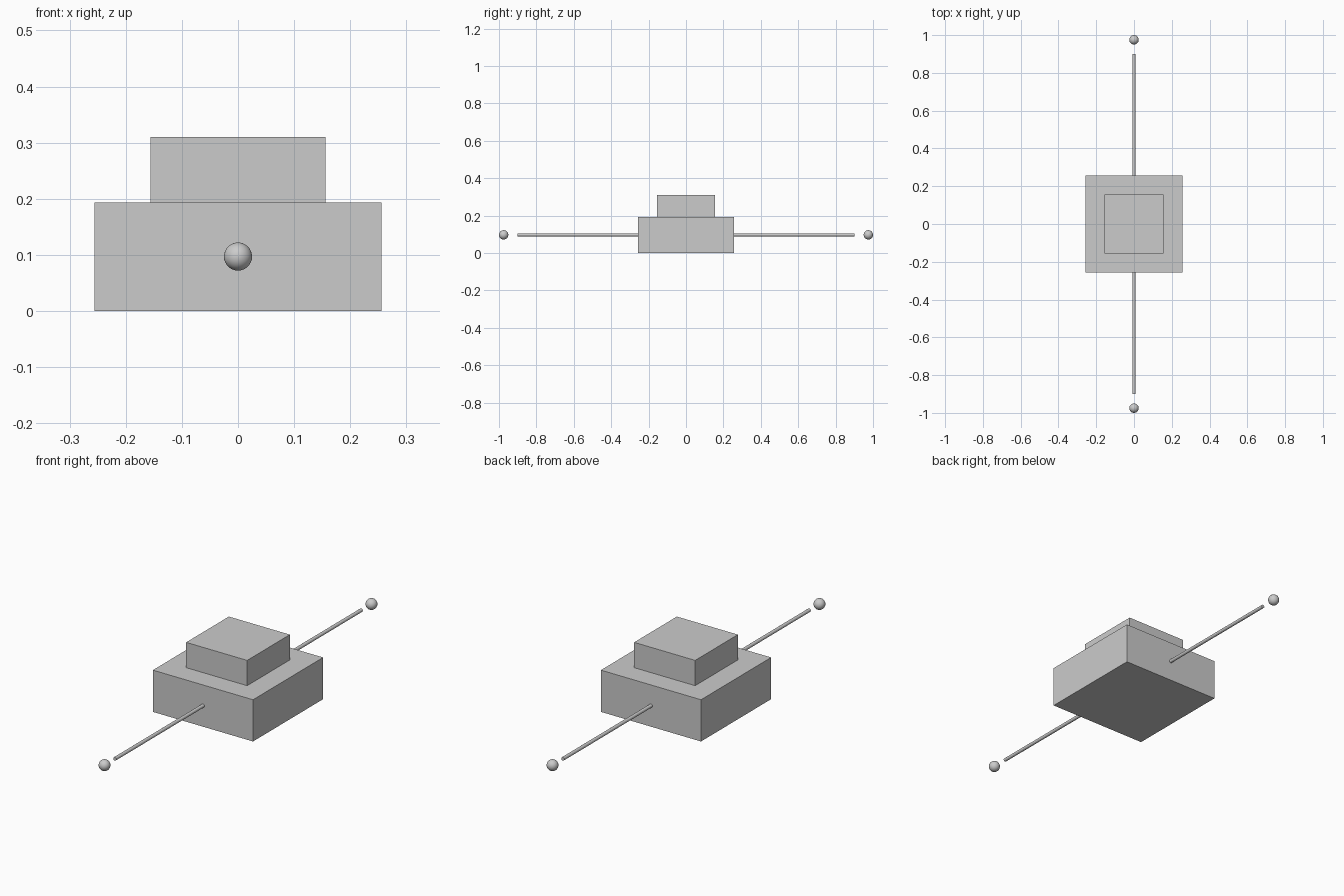
import bpy, math

if "Cube" in bpy.data.objects:
    bpy.data.objects.remove(bpy.data.objects["Cube"])

AXIS_Z = 0.097  # height of rods and balls


def box(name, half, z0, z1):
    bpy.ops.mesh.primitive_cube_add(size=1, location=(0, 0, (z0 + z1) / 2))
    ob = bpy.context.object
    ob.name = name
    ob.scale = (2 * half, 2 * half, z1 - z0)
    bpy.ops.object.transform_apply(location=False, rotation=False, scale=True)


def smooth(name):
    bpy.context.object.name = name
    bpy.ops.object.shade_smooth_by_angle(angle=math.radians(40))


# Stacked square blocks
box("lower_block", 0.256, 0.0, 0.193)
box("upper_block", 0.156, 0.193, 0.31)

# Rod and detached ball on the front and back
for side, s in (("front", -1), ("back", 1)):
    y0, y1 = 0.255, 0.9
    bpy.ops.mesh.primitive_cylinder_add(
        vertices=24, radius=0.008, depth=y1 - y0,
        location=(0, s * (y0 + y1) / 2, AXIS_Z), rotation=(math.pi / 2, 0, 0))
    smooth(side + "_rod")
    bpy.ops.mesh.primitive_uv_sphere_add(
        segments=32, ring_count=16, radius=0.025, location=(0, s * 0.975, AXIS_Z))
    smooth(side + "_ball")
